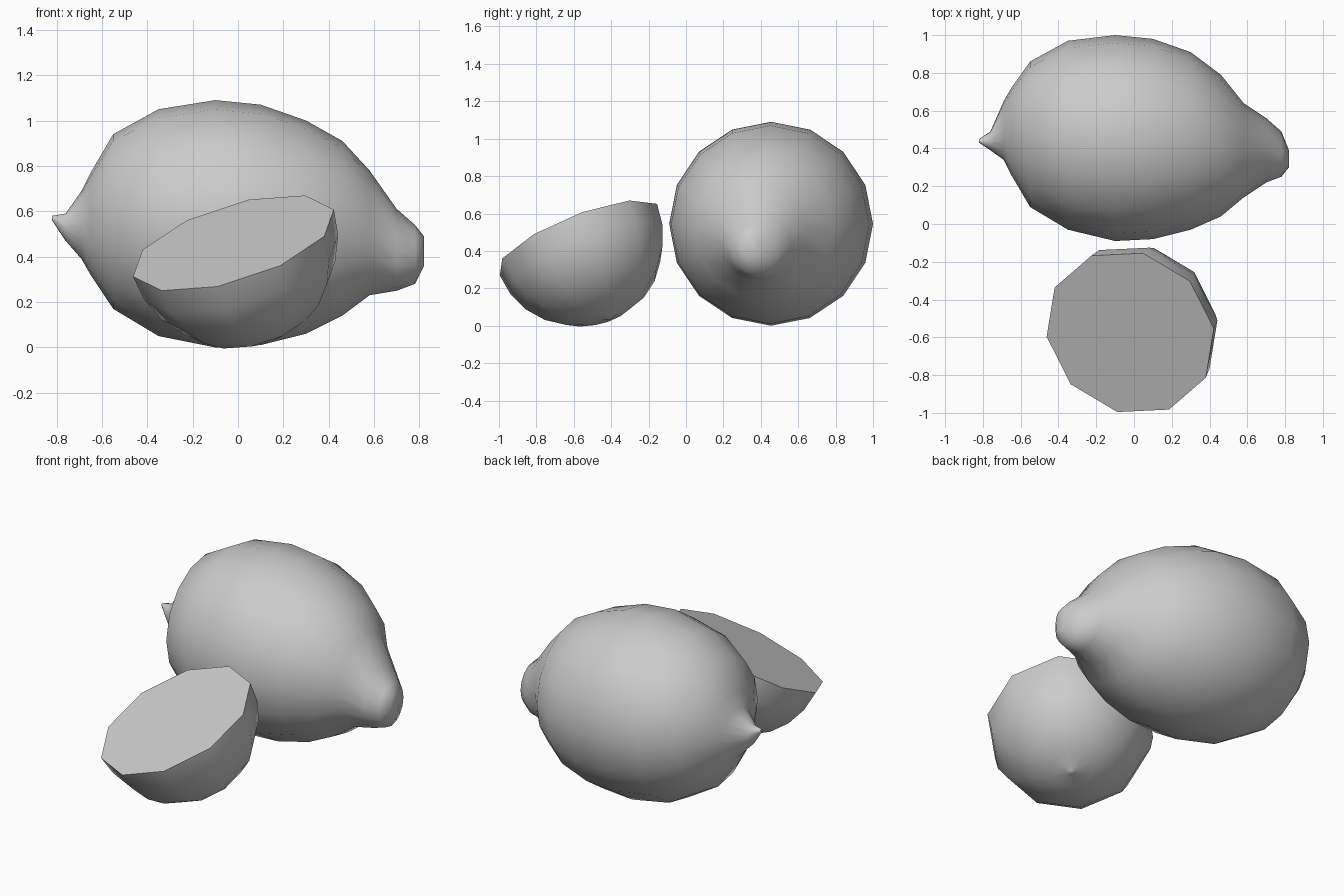
import bpy
import bmesh
import math
from mathutils import Matrix, Vector

default_cube = bpy.data.objects.get("Cube")
if default_cube:
    bpy.data.objects.remove(default_cube, do_unlink=True)


def make_material(name, colour):
    material = bpy.data.materials.new(name)
    material.use_nodes = True
    material.diffuse_color = colour
    material.node_tree.nodes["Principled BSDF"].inputs["Base Color"].default_value = colour
    return material


def skin_rings(name, rings, material, sharp_angle):
    """Bridge a row of equal closed rings, cap both ends and smooth the skin."""
    bm = bmesh.new()
    loops = [[bm.verts.new(point) for point in ring] for ring in rings]
    sides = len(loops[0])
    for first, second in zip(loops, loops[1:]):
        for i in range(sides):
            j = (i + 1) % sides
            bm.faces.new((first[i], first[j], second[j], second[i]))
    bm.faces.new(loops[0])
    bm.faces.new(loops[-1])
    bmesh.ops.recalc_face_normals(bm, faces=bm.faces)
    mesh = bpy.data.meshes.new(name)
    bm.to_mesh(mesh)
    bm.free()
    mesh.materials.append(material)
    part = bpy.data.objects.new(name, mesh)
    bpy.context.collection.objects.link(part)
    bpy.ops.object.select_all(action="DESELECT")
    part.select_set(True)
    bpy.context.view_layer.objects.active = part
    bpy.ops.object.shade_smooth_by_angle(angle=math.radians(sharp_angle))
    return part


def circle(sides):
    for i in range(sides):
        angle = math.tau * i / sides
        yield math.cos(angle), math.sin(angle)


grey = make_material("plain grey", (0.6, 0.6, 0.6, 1))

# Whole fruit: station x, then lower and upper y, lower and upper z
stations = [
    (-.82, .43, .45, .56, .58),
    (-.76, .39, .49, .47, .59),
    (-.69, .34, .65, .39, .69),
    (-.65, .26, .72, .32, .77),
    (-.55, .09, .86, .17, .94),
    (-.35, -.03, .97, .05, 1.05),
    (-.1, -.09, 1, 0, 1.09),
    (.1, -.08, .98, .01, 1.07),
    (.3, -.03, .91, .06, 1),
    (.46, .04, .79, .14, .91),
    (.58, .14, .64, .23, .78),
    (.7, .22, .56, .25, .61),
    (.78, .25, .49, .28, .54),
    (.82, .3, .39, .36, .49),
]
whole_rings = []
for x, y_low, y_high, z_low, z_high in stations:
    centre_y, centre_z = (y_low + y_high) / 2, (z_low + z_high) / 2
    radius_y, radius_z = (y_high - y_low) / 2, (z_high - z_low) / 2
    whole_rings.append([
        (x, centre_y + radius_y * c, centre_z + radius_z * s)
        for c, s in circle(16)
    ])
skin_rings("whole_fruit", whole_rings, grey, 60)

# Cut half: a ten-sided bowl turned so that its flat face leans forward
normal = Vector((-.28, -.36, .89)).normalized()
across = Vector((.44, .02, .15))
across = (across - normal * across.dot(normal)).normalized()
along = normal.cross(across)
placement = Matrix((across, along, normal)).transposed().to_4x4()
placement.translation = (-.02, -.575, .46)

radius = .467
bowl = [(radius * math.cos(a), -radius * math.sin(a))
        for a in (math.radians(step * 15) for step in range(6))]
bowl += [(.04, -.46), (.01, -.475)]  # small nub at the pole
half_rings = [
    [placement @ Vector((r * c, r * s, depth)) for c, s in circle(10)]
    for r, depth in bowl
]
skin_rings("half_fruit", half_rings, grey, 60)
